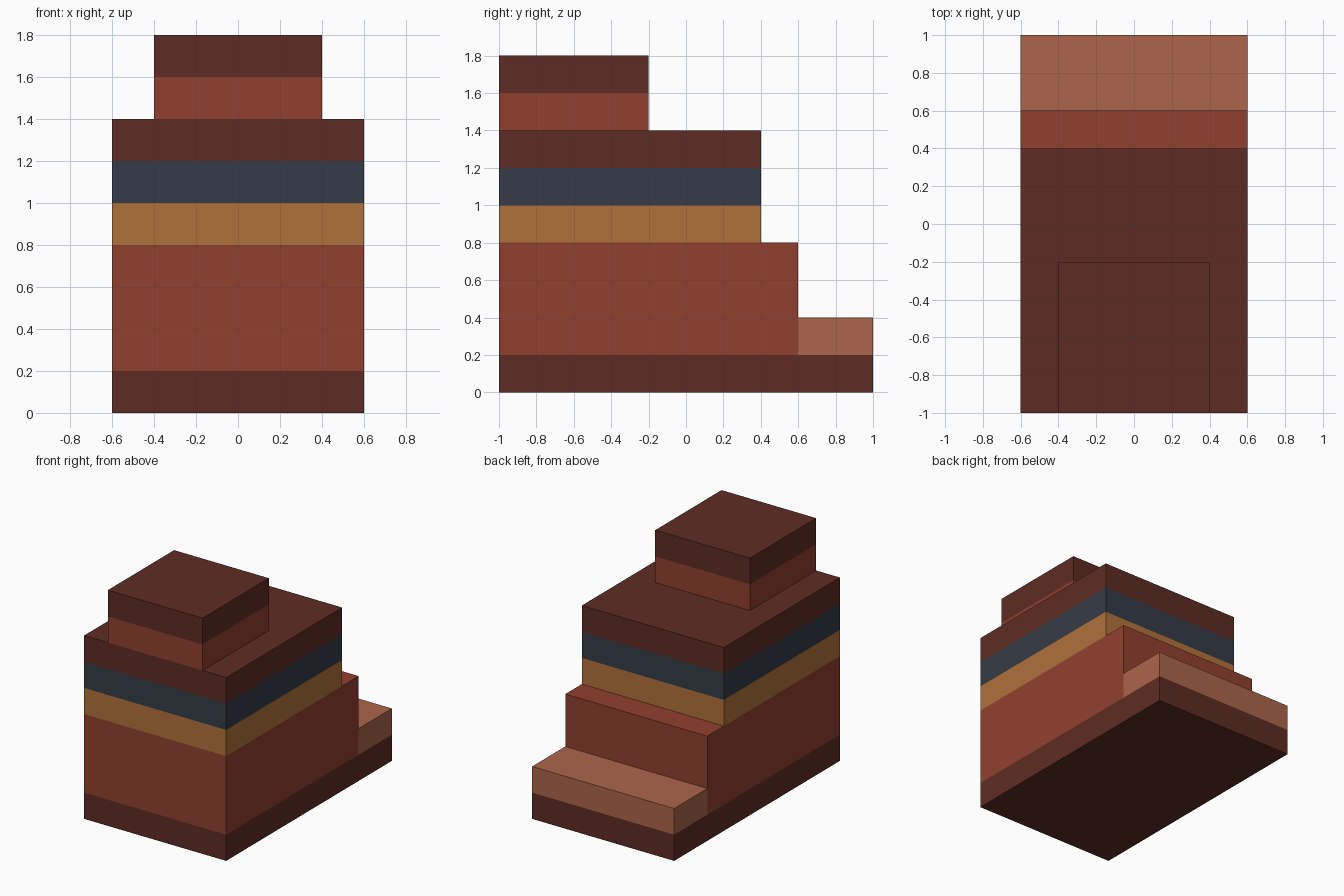
import bpy

cube = bpy.data.objects.get("Cube")
if cube:
    bpy.data.objects.remove(cube, do_unlink=True)


def linear(c):
    c /= 255
    return c / 12.92 if c <= 0.04045 else ((c + 0.055) / 1.055) ** 2.4


def material(name, r, g, b):
    mat = bpy.data.materials.new(name)
    mat.use_nodes = True
    colour = (linear(r), linear(g), linear(b), 1)
    mat.diffuse_color = colour
    mat.node_tree.nodes["Principled BSDF"].inputs["Base Color"].default_value = colour
    return mat


dark_brown = material("dark_brown", 94, 44, 35)
brick_red = material("brick_red", 145, 64, 47)
clay = material("clay", 172, 101, 75)
ochre = material("ochre", 176, 113, 59)
slate = material("slate_blue", 53, 59, 71)

FRONT = -1.0


def block(name, mat, half_width, back, bottom, top):
    """Box centred on x, running from the shared front plane to back."""
    bpy.ops.mesh.primitive_cube_add(size=1)
    obj = bpy.context.object
    obj.name = obj.data.name = name
    size = (2 * half_width, back - FRONT, top - bottom)
    centre = (0, (back + FRONT) / 2, (bottom + top) / 2)
    for v in obj.data.vertices:
        v.co = [c + p * s for c, p, s in zip(centre, v.co, size)]
    obj.data.materials.append(mat)
    return obj


# Base slab and lower body
block("base_slab", dark_brown, 0.6, 1.0, 0, 0.2)
block("lower_body", brick_red, 0.6, 0.6, 0.2, 0.8)

# Low step behind the body
step = block("rear_step", clay, 0.6, 1.0, 0.2, 0.4)
for v in step.data.vertices:
    v.co.y = max(v.co.y, 0.6)

# Coloured bands and the cap of the main body
block("ochre_band", ochre, 0.6, 0.4, 0.8, 1.0)
block("slate_band", slate, 0.6, 0.4, 1.0, 1.2)
block("body_cap", dark_brown, 0.6, 0.4, 1.2, 1.4)

# Narrow top block with its cap
block("top_block", brick_red, 0.4, -0.2, 1.4, 1.6)
block("top_cap", dark_brown, 0.4, -0.2, 1.6, 1.8)
